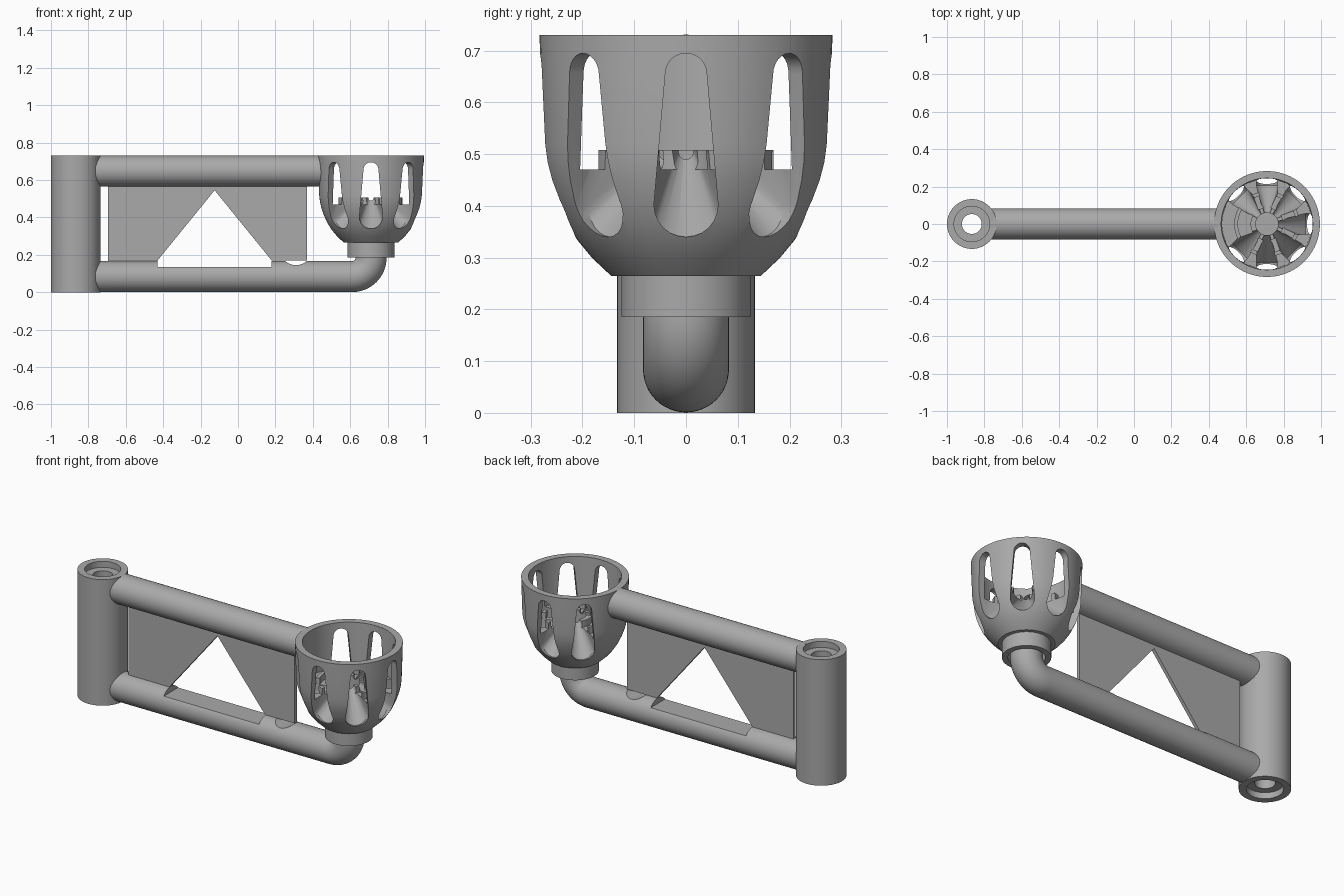
import bpy, bmesh
from math import sin, cos, pi, radians
from mathutils import Vector, Matrix

if "Cube" in bpy.data.objects:
    bpy.data.objects.remove(bpy.data.objects["Cube"])

GREY = (0.4, 0.4, 0.4, 1)
grey = bpy.data.materials.new("plain_grey")
grey.use_nodes = True
grey.diffuse_color = GREY
grey.node_tree.nodes["Principled BSDF"].inputs["Base Color"].default_value = GREY

POST_X, CUP_X, TUBE_R = -0.867, 0.711, 0.083
LOW_Z, TOP_Z = 0.084, 0.648


def loft(name, rings, closed=False):
    """Skin a series of closed rings; cap the ends unless the series closes."""
    bm = bmesh.new()
    rows = [[bm.verts.new(p) for p in ring] for ring in rings]
    count = len(rows[0])
    pairs = list(zip(rows, rows[1:]))
    if closed:
        pairs.append((rows[-1], rows[0]))
    else:
        bm.faces.new(rows[0])
        bm.faces.new(rows[-1])
    for a, b in pairs:
        for i in range(count):
            j = (i + 1) % count
            bm.faces.new((a[i], a[j], b[j], b[i]))
    bmesh.ops.remove_doubles(bm, verts=bm.verts, dist=1e-5)
    bmesh.ops.recalc_face_normals(bm, faces=bm.faces)
    mesh = bpy.data.meshes.new(name)
    bm.to_mesh(mesh)
    bm.free()
    obj = bpy.data.objects.new(name, mesh)
    bpy.context.collection.objects.link(obj)
    mesh.materials.append(grey)
    return obj


def revolve(name, profile, x, steps=64):
    """Turn a closed (radius, z) profile about a vertical axis at x."""
    rings = []
    for k in range(steps):
        a = 2 * pi * k / steps
        rings.append([(x + r * cos(a), r * sin(a), z) for r, z in profile])
    return loft(name, rings, closed=True)


def tube(name, path, radius, sides=48):
    """Round bar along (x, z, tilt) stations in the middle plane."""
    rings = []
    for x, z, tilt in path:
        normal = Vector((-sin(tilt), 0, cos(tilt)))
        ring = []
        for k in range(sides):
            a = 2 * pi * k / sides
            ring.append(Vector((x, 0, z)) + normal * radius * cos(a)
                        + Vector((0, radius * sin(a), 0)))
        rings.append(ring)
    return loft(name, rings)


def slab(name, outline, depth):
    """Extrude an (x, z) outline to both sides of the middle plane."""
    return loft(name, [[(x, y, z) for x, z in outline] for y in (-depth, depth)])


def cut(obj, cutter):
    mod = obj.modifiers.new("cut", 'BOOLEAN')
    mod.operation = 'DIFFERENCE'
    mod.solver = 'EXACT'
    mod.object = cutter
    bpy.context.view_layer.objects.active = obj
    bpy.ops.object.modifier_apply(modifier=mod.name)
    bpy.data.objects.remove(cutter)


def slot_ring(r, low_w, low_z, top_w=0.04, top_z=0.695, n=12):
    """Upright tapered slot outline with round ends at radius r."""
    pts = []
    for k in range(n + 1):
        a = pi + pi * k / n
        pts.append(Vector((r, low_w * cos(a), low_z + low_w + low_w * sin(a))))
    for k in range(n + 1):
        a = pi * k / n
        pts.append(Vector((r, top_w * cos(a), top_z - top_w + top_w * sin(a))))
    return pts


parts = []

# Hollow post, counterbored at both ends
parts.append(revolve("post", [(0.053, 0.035), (0.095, 0.035), (0.095, 0), (0.133, 0),
                              (0.133, 0.73), (0.095, 0.73), (0.095, 0.695), (0.053, 0.695)],
                     POST_X))

# Upper bar
parts.append(tube("upper_bar", [(-0.765, TOP_Z, 0), (0.45, TOP_Z, 0)], TUBE_R))

# Lower bar with an elbow rising into the cup
BEND = 0.1
path = [(-0.765, LOW_Z, 0)]
for k in range(17):
    t = pi / 2 * k / 16
    path.append((CUP_X - BEND + BEND * sin(t), LOW_Z + BEND - BEND * cos(t), t))
path.append((CUP_X, 0.3, pi / 2))
lower = tube("lower_bar", path, TUBE_R)
cut(lower, slab("notch_cutter", [(-0.43, 0.135), (0.18, 0.135), (0.18, 0.3), (-0.43, 0.3)], 0.2))
dent = [(0.31 + 0.085 * cos(2 * pi * k / 40), 0.23 + 0.085 * sin(2 * pi * k / 40))
        for k in range(40)]
cut(lower, slab("dent_cutter", dent, 0.2))
parts.append(lower)

# Thin web with a triangular opening
parts.append(slab("web_plate", [(-0.695, 0.16), (-0.695, 0.58), (0.37, 0.58), (0.37, 0.17),
                                (0.18, 0.17), (-0.125, 0.545), (-0.43, 0.17), (-0.43, 0.16)], 0.01))

# Cup: shell, stepped floor and hollow hub in one profile
outer = [(0, 0.265), (0.145, 0.265), (0.182, 0.3), (0.21, 0.334), (0.233, 0.37),
         (0.251, 0.41), (0.265, 0.45), (0.273, 0.485), (0.277, 0.52), (0.281, 0.65),
         (0.283, 0.73)]
inner = [(0.245, 0.73), (0.24, 0.47), (0.175, 0.47), (0.175, 0.508), (0.155, 0.508),
         (0.155, 0.47), (0.088, 0.47), (0.088, 0.508), (0.06, 0.508), (0.06, 0.35), (0, 0.35)]
cup = revolve("cup", outer + inner, CUP_X, 96)

# Slots with scoops running up to the hub, all round except at the bar
for i in range(8):
    if i == 4:
        continue
    place = Matrix.Translation((CUP_X, 0, 0)) @ Matrix.Rotation(radians(45 * i), 4, 'Z')
    rings = [slot_ring(0.05, 0.012, 0.5), slot_ring(0.205, 0.062, 0.34),
             slot_ring(0.35, 0.062, 0.34)]
    cut(cup, loft("slot_cutter", [[place @ p for p in ring] for ring in rings]))
parts.append(cup)

# Collar under the cup
parts.append(revolve("collar", [(0.095, 0.185), (0.125, 0.185), (0.125, 0.268), (0.095, 0.268)],
                     CUP_X))

bpy.ops.object.select_all(action='DESELECT')
for obj in parts:
    obj.select_set(True)
bpy.context.view_layer.objects.active = cup
bpy.ops.object.shade_smooth_by_angle(angle=radians(30))
